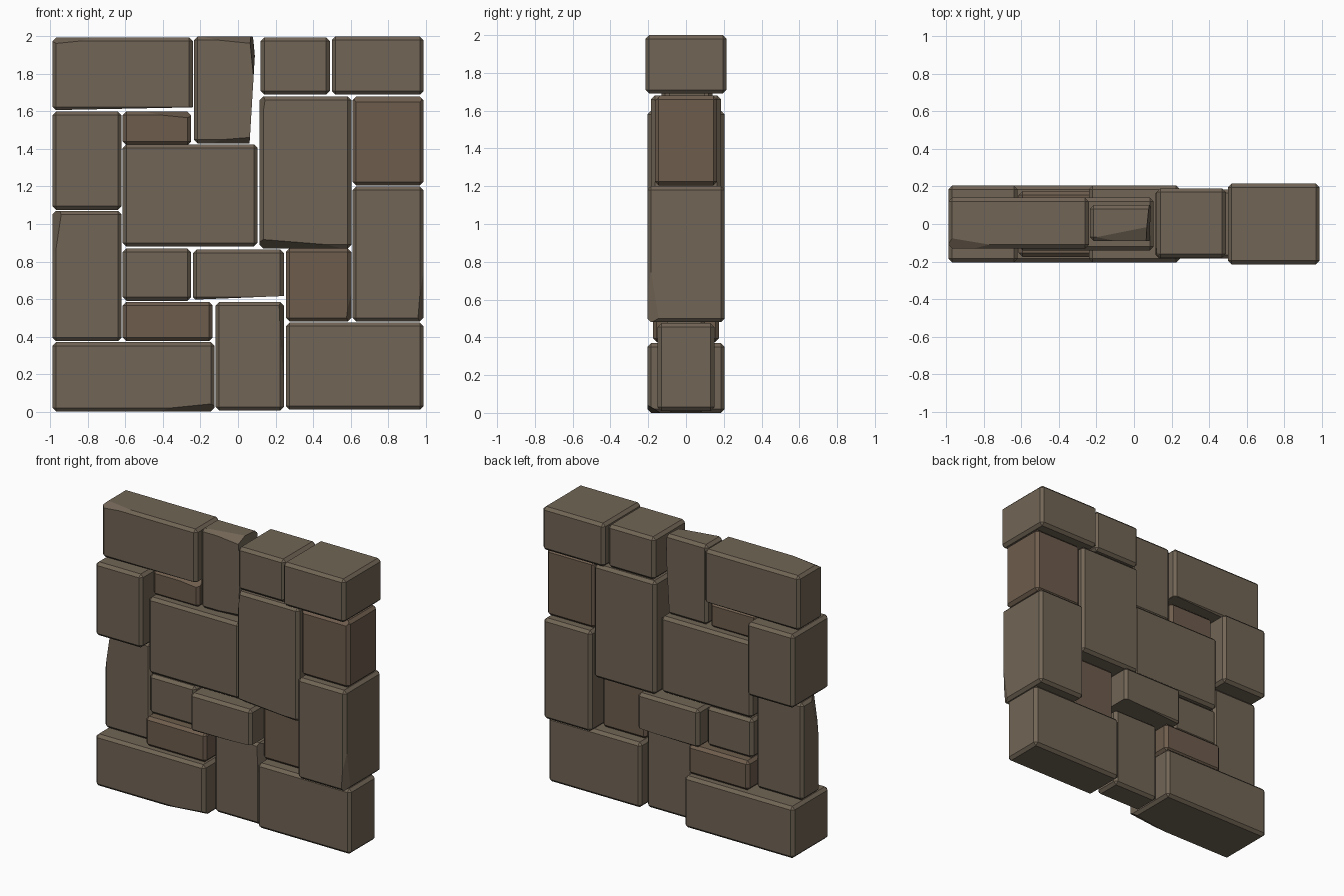
import bpy, bmesh
from mathutils import Vector


def material(name, color):
    m = bpy.data.materials.new(name)
    m.diffuse_color = color
    return m


GREY = material("grey_stone", (0.165, 0.13, 0.092, 1))
BROWN = material("brown_stone", (0.155, 0.11, 0.075, 1))


def stone(name, x0, x1, z0, z1, y0, y1, mat=GREY, chips=()):
    """Chamfered block; each chip is a plane (point x, y, z, normal x, y, z) slicing off an edge."""
    bm = bmesh.new()
    bmesh.ops.create_cube(bm, size=1)
    for v in bm.verts:
        v.co = Vector((x1 if v.co.x > 0 else x0, y1 if v.co.y > 0 else y0, z1 if v.co.z > 0 else z0))
    bmesh.ops.bevel(bm, geom=bm.edges[:], offset=0.02, segments=1, affect='EDGES')
    for px, py, pz, nx, ny, nz in chips:
        cut = bmesh.ops.bisect_plane(bm, geom=bm.verts[:] + bm.edges[:] + bm.faces[:],
                                     plane_co=(px, py, pz), plane_no=(nx, ny, nz), clear_outer=True)
        edges = [e for e in cut["geom_cut"] if isinstance(e, bmesh.types.BMEdge)]
        if edges:
            bmesh.ops.edgeloop_fill(bm, edges=edges)
    bmesh.ops.recalc_face_normals(bm, faces=bm.faces[:])
    me = bpy.data.meshes.new(name)
    bm.to_mesh(me)
    bm.free()
    me.materials.append(mat)
    ob = bpy.data.objects.new(name, me)
    bpy.context.collection.objects.link(ob)


# top course
stone("top_left_stone", -0.99, -0.24, 1.605, 1.995, -0.13, 0.14,
      chips=[(-0.9, -0.13, 1.97, -0.1, -0.6, 1), (-0.6, 0, 1.615, 0.02, 0, -1)])
stone("top_key_stone", -0.235, 0.105, 1.43, 2.0, -0.09, 0.1,
      chips=[(0.09, 0, 1.9, 1, 0, -0.06), (0.095, 0, 1.75, 1, -0.1, 0.1),
             (0.05, -0.09, 1.965, 0.1, -0.5, 1), (0.04, -0.09, 1.46, 0.08, -0.8, -1)])
stone("top_small_stone", 0.12, 0.49, 1.69, 1.995, -0.18, 0.19,
      chips=[(0.13, -0.18, 1.97, -1, -0.4, 0.6)])
stone("top_right_stone", 0.5, 0.99, 1.69, 2.0, -0.215, 0.215)

# upper middle
stone("upper_left_stone", -0.99, -0.62, 1.075, 1.6, -0.205, 0.205)
stone("upper_wedge_stone", -0.615, -0.25, 1.42, 1.6, -0.09, 0.09, BROWN,
      chips=[(-0.3, -0.09, 1.57, 0.1, -0.5, 1)])
stone("centre_large_stone", -0.615, 0.105, 0.88, 1.425, -0.14, 0.14)
stone("centre_tall_stone", 0.115, 0.605, 0.87, 1.68, -0.185, 0.185,
      chips=[(0.135, -0.185, 1.6, -1, -0.5, 0.15), (0.35, -0.185, 0.9, -0.08, -0.7, -1)])
stone("upper_right_stone", 0.61, 0.99, 1.205, 1.68, -0.165, 0.165, BROWN,
      chips=[(0.74, -0.165, 1.65, 0, -1, 0.9)])

# lower middle
stone("lower_left_stone", -0.99, -0.62, 0.375, 1.07, -0.1, 0.1,
      chips=[(-0.97, -0.1, 0.87, -1, -0.5, 0.15)])
stone("lower_small_stone", -0.615, -0.25, 0.59, 0.87, -0.13, 0.13)
stone("lower_projecting_stone", -0.24, 0.245, 0.59, 0.865, -0.205, 0.205,
      chips=[(-0.1, 0, 0.602, 0.04, 0, -1)])
stone("lower_recessed_stone", 0.255, 0.605, 0.48, 0.87, -0.09, 0.09, BROWN,
      chips=[(0.585, -0.09, 0.55, 1, -0.5, -0.12)])
stone("lower_right_stone", 0.61, 0.99, 0.48, 1.2, -0.205, 0.205,
      chips=[(0.972, -0.205, 0.65, 1, -0.5, -0.08)])

# bottom course
stone("bottom_wedge_stone", -0.615, -0.135, 0.375, 0.585, -0.175, 0.175, BROWN)
stone("bottom_left_stone", -0.99, -0.125, 0.0, 0.37, -0.205, 0.205,
      chips=[(-0.25, -0.205, 0.03, 0.1, -0.6, -1)])
stone("bottom_key_stone", -0.12, 0.245, 0.005, 0.585, -0.1, 0.1,
      chips=[(0.23, -0.1, 0.3, 1, -0.4, 0.04)])
stone("bottom_right_stone", 0.255, 0.99, 0.01, 0.475, -0.15, 0.15)
